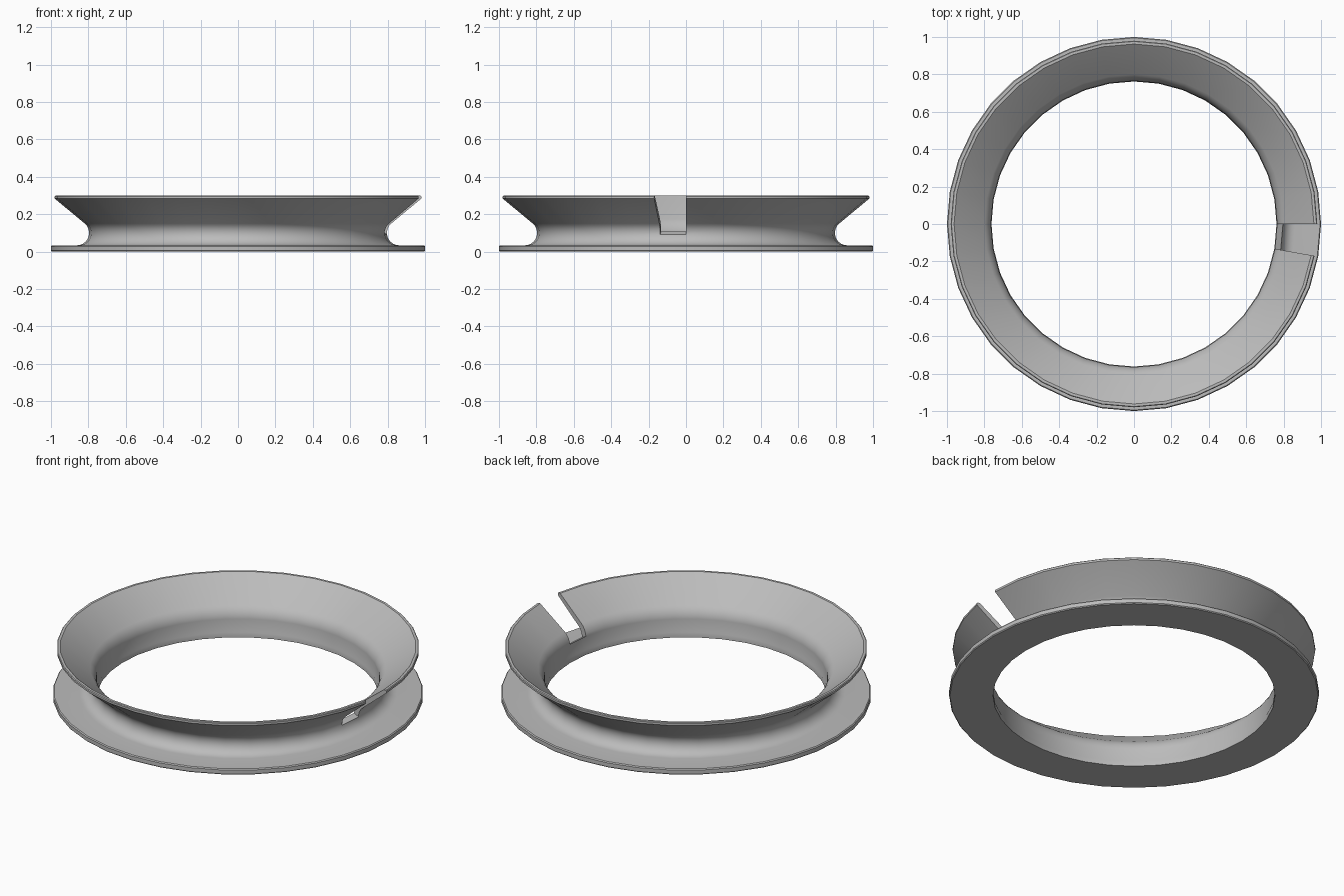
import bpy, bmesh
from math import cos, sin, radians

cube = bpy.data.objects.get("Cube")
if cube:
    bpy.data.objects.remove(cube)

SEGMENTS = 36
CENTRE_R, CENTRE_Z = 0.862, 0.10


def arc(radius, angles):
    return [(CENTRE_R + radius * cos(radians(a)), CENTRE_Z + radius * sin(radians(a)))
            for a in angles]


# Closed cross-section: flange, outer groove, flared rim, inner wall
flange = [(0.762, 0), (0.995, 0), (1, 0.005), (1, 0.028), (0.995, 0.034)]
outer = arc(0.066, range(270, 129, -14))
rim = [(0.98, 0.284), (0.98, 0.296), (0.976, 0.3), (0.962, 0.3)]
inner = arc(0.097, range(130, 176, 9))
foot = [(0.766, 0.04), (0.762, 0.03)]
profile = flange + outer + rim + inner + foot
slot_start = len(flange) + 6
slot_end = len(flange + outer + rim + inner) - 1

# Revolve the section, leaving the upper wall open in one segment
bm = bmesh.new()
rings = []
for s in range(SEGMENTS):
    a = radians(360 * s / SEGMENTS)
    rings.append([bm.verts.new((r * cos(a), r * sin(a), z)) for r, z in profile])
count = len(profile)
for s in range(SEGMENTS):
    here, after = rings[s], rings[(s + 1) % SEGMENTS]
    in_slot = s == SEGMENTS - 1
    for i in range(count):
        if in_slot and slot_start <= i < slot_end:
            continue
        j = (i + 1) % count
        bm.faces.new((here[i], after[i], after[j], here[j]))

# Slot floor and end walls
before, after = rings[-1], rings[0]
bm.faces.new((before[slot_start], after[slot_start], after[slot_end], before[slot_end]))
for ring in (before, after):
    bm.faces.new(ring[slot_start:slot_end + 1])
bmesh.ops.recalc_face_normals(bm, faces=bm.faces)

mesh = bpy.data.meshes.new("slotted_ring")
bm.to_mesh(mesh)
bm.free()
ring_obj = bpy.data.objects.new("slotted_ring", mesh)
bpy.context.collection.objects.link(ring_obj)

# Plain grey finish
grey = bpy.data.materials.new("plain_grey")
grey.use_nodes = True
colour = (0.5, 0.5, 0.5, 1)
grey.diffuse_color = colour
grey.node_tree.nodes["Principled BSDF"].inputs["Base Color"].default_value = colour
mesh.materials.append(grey)

bpy.ops.object.select_all(action="DESELECT")
ring_obj.select_set(True)
bpy.context.view_layer.objects.active = ring_obj
bpy.ops.object.shade_smooth_by_angle(angle=radians(30))
